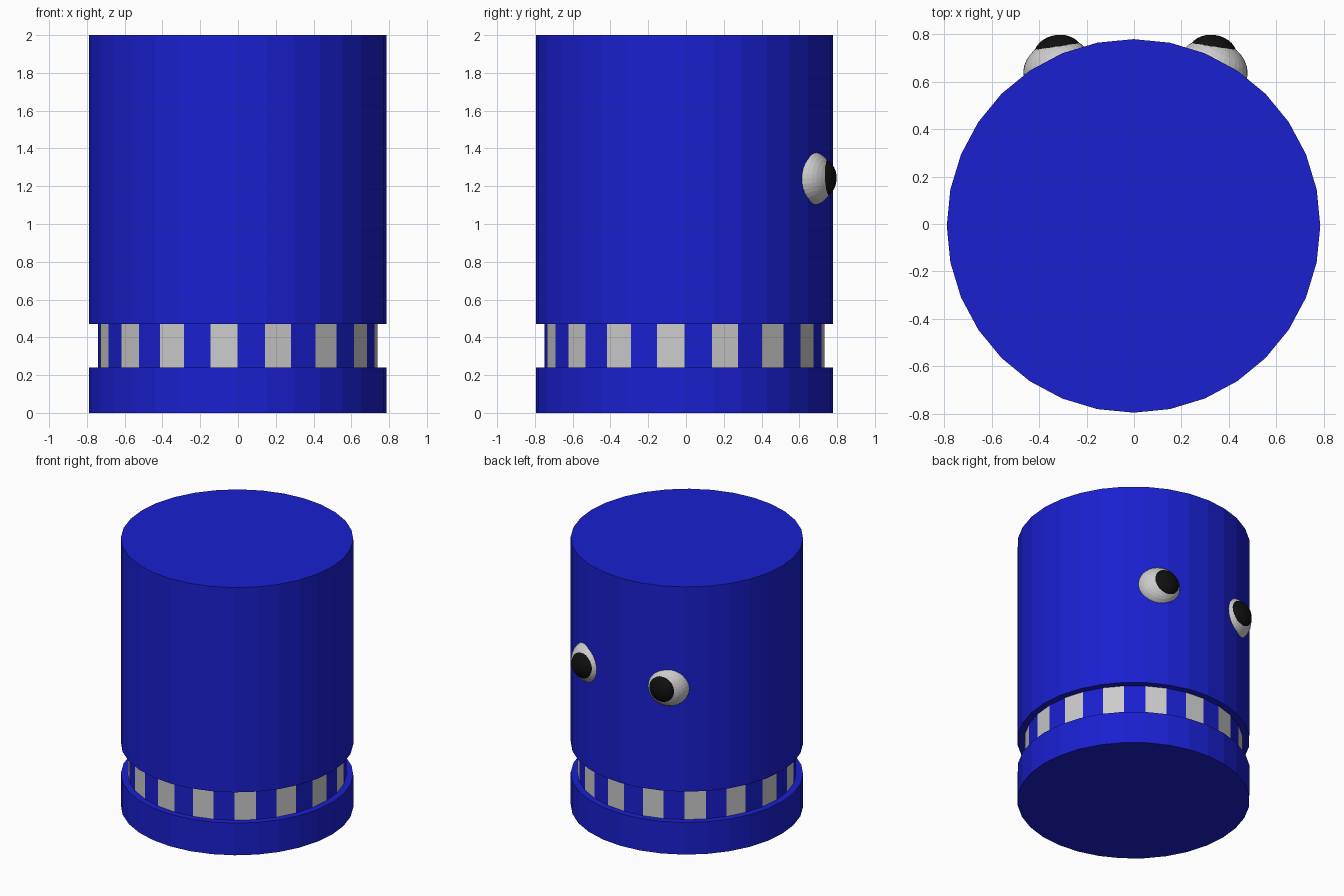
import bpy, bmesh
from math import cos, sin, tau, radians
from mathutils import Matrix, Vector

if "Cube" in bpy.data.objects:
    bpy.data.objects.remove(bpy.data.objects["Cube"])


def material(name, rgb):
    m = bpy.data.materials.new(name)
    m.diffuse_color = (*rgb, 1)
    m.use_nodes = True
    m.node_tree.nodes["Principled BSDF"].inputs["Base Color"].default_value = m.diffuse_color
    return m


blue = material("blue", (0.01, 0.014, 0.63))
white = material("white", (0.8, 0.8, 0.8))
black = material("black", (0.005, 0.005, 0.005))


def finish(name, bm, mats):
    bmesh.ops.recalc_face_normals(bm, faces=bm.faces)
    me = bpy.data.meshes.new(name)
    bm.to_mesh(me)
    bm.free()
    for m in mats:
        me.materials.append(m)
    ob = bpy.data.objects.new(name, me)
    bpy.context.collection.objects.link(ob)
    return ob


# Body: 32-sided drum with a recessed mouth groove, alternate groove facets are teeth
SIDES, CX, CY = 32, -0.002, -0.008
profile = [(0.787, 0), (0.787, 0.24), (0.74, 0.24), (0.74, 0.47), (0.787, 0.47), (0.787, 2)]
bm = bmesh.new()
rings = [[bm.verts.new((CX + r * cos(tau * i / SIDES), CY + r * sin(tau * i / SIDES), z))
          for i in range(SIDES)] for r, z in profile]
for k in range(len(rings) - 1):
    for i in range(SIDES):
        j = (i + 1) % SIDES
        f = bm.faces.new((rings[k][i], rings[k][j], rings[k + 1][j], rings[k + 1][i]))
        f.material_index = int(k == 2 and i % 2 == 1)
bm.faces.new(rings[0][::-1])
bm.faces.new(rings[-1])
finish("body", bm, [blue, white])


# Eyes: flattened balls on the back side, turned outwards
def ball(name, mat, loc, radii, turn):
    bm = bmesh.new()
    bmesh.ops.create_uvsphere(bm, u_segments=32, v_segments=16, radius=1)
    # poles along the y axis, so rings run around the gaze direction
    bm.transform(Matrix.Rotation(radians(90), 4, 'X'))
    bm.transform(Matrix.Diagonal((*radii, 1)))
    bm.transform(Matrix.Translation(Vector(loc)) @ Matrix.Rotation(turn, 4, 'Z'))
    return finish(name, bm, [mat])


for side, s in (("left", -1), ("right", 1)):
    ball(side + "_eye", white, (0.006 + s * 0.331, 0.66, 1.24),
         (0.147, 0.115, 0.145), radians(-25 * s))
    ball(side + "_pupil", black, (0.006 + s * 0.325, 0.717, 1.243),
         (0.103, 0.08, 0.103), radians(-8 * s))
